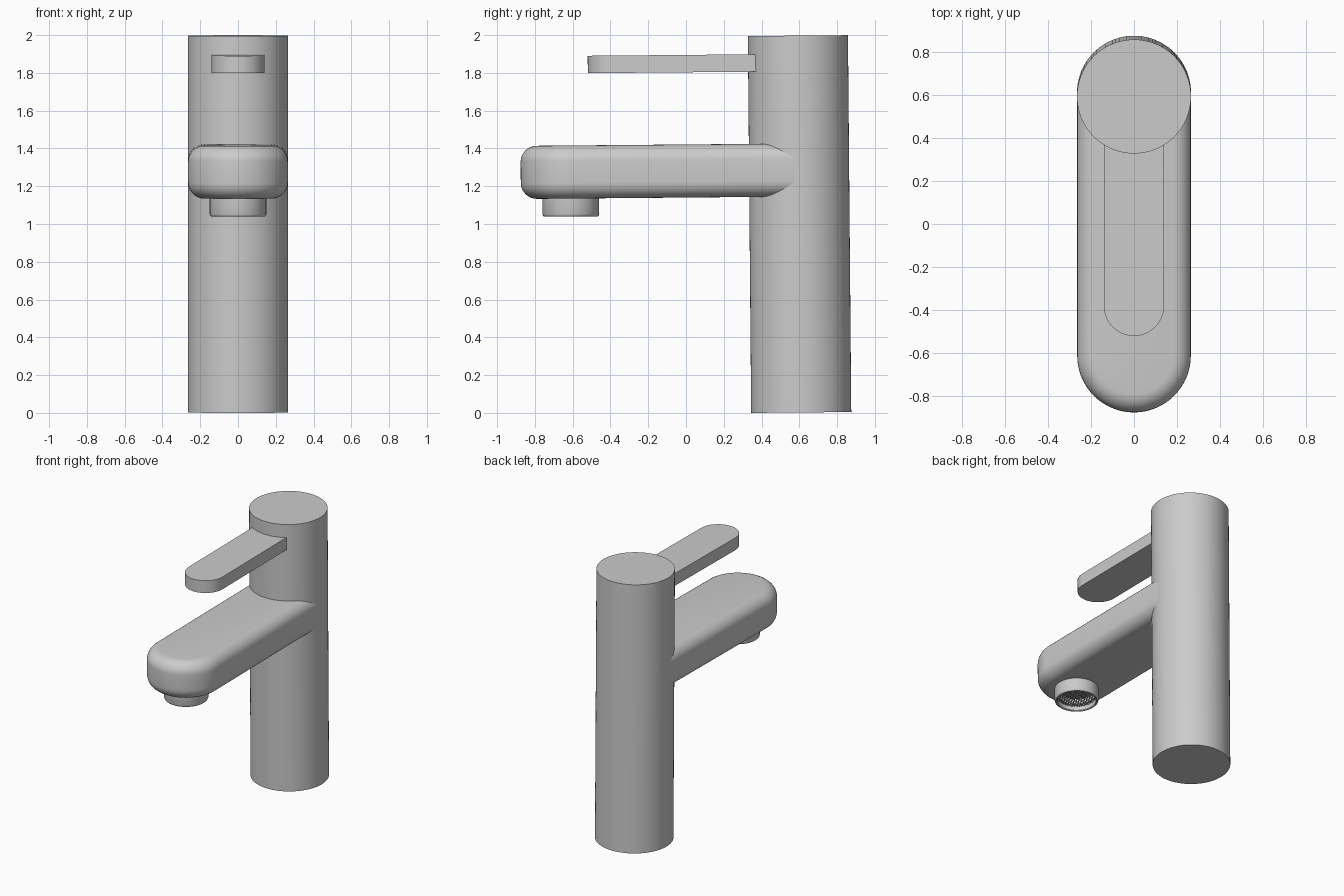
import bpy, bmesh, math
from mathutils import Matrix

if "Cube" in bpy.data.objects:
    bpy.data.objects.remove(bpy.data.objects["Cube"])

# The whole tap leans back-to-front by half a degree
TILT = Matrix.Translation((0, 0, -0.003)) @ Matrix.Rotation(math.radians(0.5), 4, 'X')
BODY_Y, BODY_R = 0.61, 0.265
SPOUT_Y = -0.60


def finish(name, bm):
    bmesh.ops.recalc_face_normals(bm, faces=bm.faces)
    mesh = bpy.data.meshes.new(name)
    bm.to_mesh(mesh)
    bm.free()
    obj = bpy.data.objects.new(name, mesh)
    bpy.context.collection.objects.link(obj)
    obj.matrix_world = TILT
    bpy.ops.object.select_all(action='DESELECT')
    obj.select_set(True)
    bpy.context.view_layer.objects.active = obj
    bpy.ops.object.shade_smooth_by_angle(angle=math.radians(35))
    return obj


def arc(cy, r, a0, a1, n):
    return [(r * math.cos(math.radians(a0 + (a1 - a0) * i / n)),
             cy + r * math.sin(math.radians(a0 + (a1 - a0) * i / n))) for i in range(n + 1)]


def prism(name, outline, z0, z1, round_edge=0.0):
    bm = bmesh.new()
    base = bm.faces.new([bm.verts.new((x, y, z0)) for x, y in outline])
    ext = bmesh.ops.extrude_face_region(bm, geom=[base], use_keep_orig=True)
    top = [v for v in ext['geom'] if isinstance(v, bmesh.types.BMVert)]
    bmesh.ops.translate(bm, verts=top, vec=(0, 0, z1 - z0))
    bmesh.ops.recalc_face_normals(bm, faces=bm.faces)
    if round_edge:
        rims = [e for e in bm.edges if abs(e.verts[0].co.z - e.verts[1].co.z) < 1e-6]
        bmesh.ops.bevel(bm, geom=rims, offset=round_edge, segments=8,
                        profile=0.5, affect='EDGES')
    return finish(name, bm)


# Column
prism("body_column", arc(BODY_Y, BODY_R, 0, 360, 96)[:-1], 0.0, 1.995)

# Spout: rounded bar whose back end sits inside the column
sr = 0.264
prism("spout", arc(SPOUT_Y, sr, 180, 360, 48) + arc(BODY_Y - 0.01, sr, 0, 180, 48),
      1.143, 1.424, 0.085)

# Lever handle: flat bar with a round front end
prism("lever_handle", arc(-0.364, 0.14, 180, 360, 40) + [(0.14, 0.45), (-0.14, 0.45)],
      1.806, 1.898)

# Aerator ring, lathed from an (r, z) profile
profile = [(0.15, 1.16), (0.15, 1.060), (0.1475, 1.053), (0.142, 1.048),
           (0.137, 1.048), (0.132, 1.053), (0.132, 1.16)]
bm = bmesh.new()
pts = [bm.verts.new((r, 0, z)) for r, z in profile]
edges = [bm.edges.new(p) for p in zip(pts, pts[1:])]
bmesh.ops.spin(bm, geom=pts + edges, cent=(0, 0, 0), axis=(0, 0, 1),
               angle=math.tau, steps=64)
bmesh.ops.remove_doubles(bm, verts=bm.verts, dist=1e-5)
bmesh.ops.translate(bm, verts=bm.verts, vec=(0, SPOUT_Y, 0))
finish("aerator_ring", bm)

# Aerator screen: honeycomb of small holes recessed in the ring
bm = bmesh.new()
cell = 0.011
cells = []
for row in range(-9, 10):
    for col in range(-9, 10):
        cx = cell * math.sqrt(3) * (col + 0.5 * (row % 2))
        cy = cell * 1.5 * row
        if math.hypot(cx, cy) < 0.137:
            ring = [(math.sin(math.tau * k / 6), math.cos(math.tau * k / 6)) for k in range(6)]
            cells.append(bm.faces.new([bm.verts.new((cx + cell * sx, SPOUT_Y + cy + cell * sy, 1.082))
                                       for sx, sy in ring]))
bmesh.ops.remove_doubles(bm, verts=bm.verts, dist=1e-4)
holes = list(bm.faces)
bmesh.ops.inset_individual(bm, faces=holes, thickness=0.0042)
walls = bmesh.ops.extrude_discrete_faces(bm, faces=holes)['faces']
bmesh.ops.delete(bm, geom=walls, context='FACES')
finish("aerator_screen", bm)
